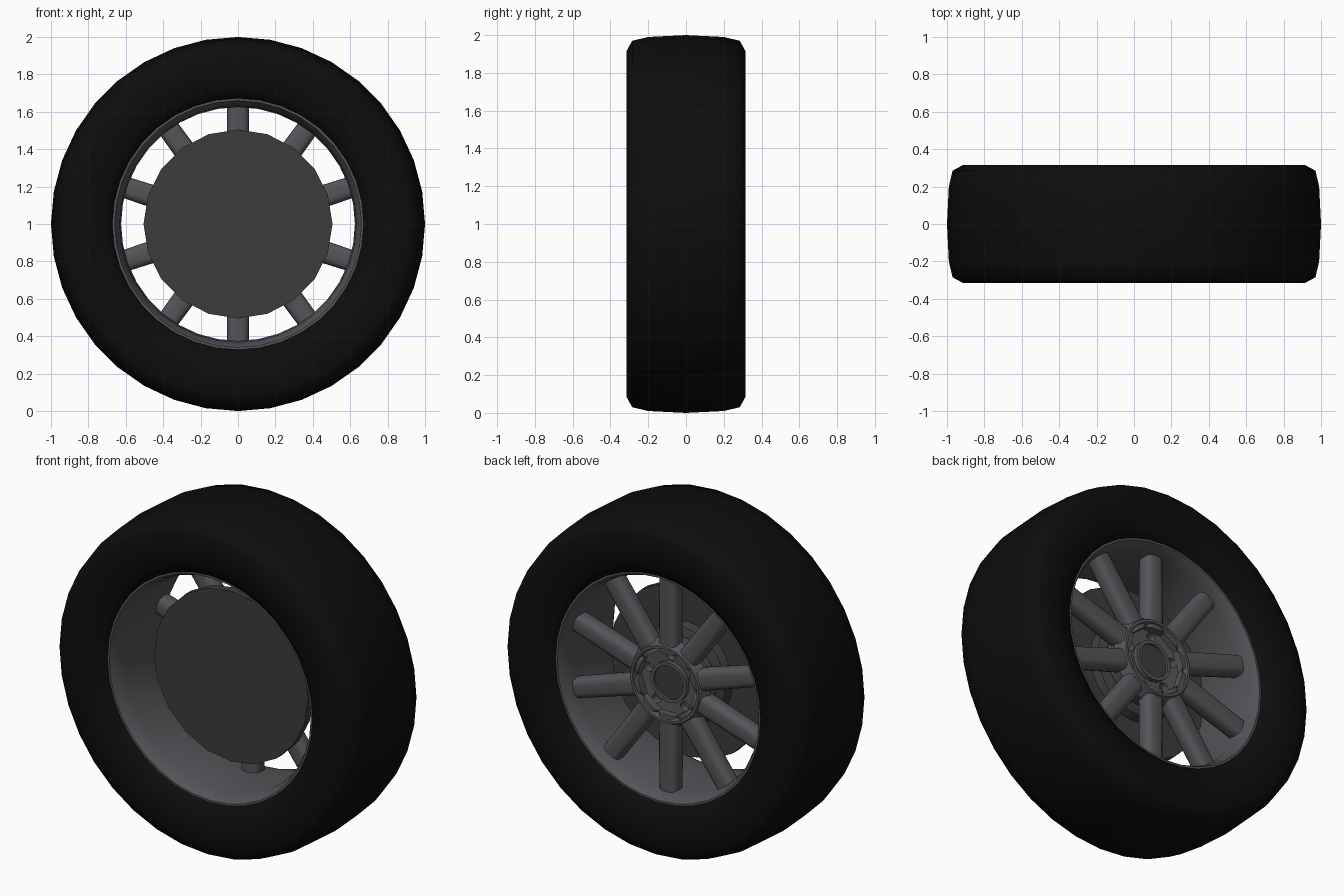
import bpy, bmesh, math
from mathutils import Matrix, Vector

if "Cube" in bpy.data.objects:
    bpy.data.objects.remove(bpy.data.objects["Cube"])

CENTRE = Vector((0, 0, 1))


def material(name, r, g, b):
    m = bpy.data.materials.new(name)
    m.diffuse_color = (r, g, b, 1)
    m.use_nodes = True
    m.node_tree.nodes["Principled BSDF"].inputs["Base Color"].default_value = m.diffuse_color
    return m


RUBBER = material("rubber", 0.004, 0.004, 0.004)
METAL = material("rim_metal", 0.09, 0.09, 0.1)
DARK = material("brake_metal", 0.045, 0.045, 0.045)


def finish(bm, name, mat, angle):
    bmesh.ops.remove_doubles(bm, verts=bm.verts, dist=1e-5)
    bmesh.ops.recalc_face_normals(bm, faces=bm.faces)
    me = bpy.data.meshes.new(name)
    bm.to_mesh(me)
    bm.free()
    ob = bpy.data.objects.new(name, me)
    bpy.context.collection.objects.link(ob)
    ob.location = CENTRE
    if mat:
        me.materials.append(mat)
    bpy.ops.object.select_all(action='DESELECT')
    ob.select_set(True)
    bpy.context.view_layer.objects.active = ob
    if angle:
        bpy.ops.object.shade_smooth_by_angle(angle=math.radians(angle))
    return ob


def lathe(name, profile, sides, mat, angle=35, closed=False):
    """Turn a (radius, y) profile around the wheel axis."""
    bm = bmesh.new()
    rings = []
    for k in range(sides):
        a = 2 * math.pi * k / sides
        rings.append([bm.verts.new((r * math.cos(a), y, r * math.sin(a))) for r, y in profile])
    n = len(profile)
    for k in range(sides):
        p, q = rings[k], rings[(k + 1) % sides]
        for i in range(n if closed else n - 1):
            j = (i + 1) % n
            if profile[i][0] == 0:
                bm.faces.new((p[i], q[j], p[j]))
            elif profile[j][0] == 0:
                bm.faces.new((p[i], q[i], p[j]))
            else:
                bm.faces.new((p[i], q[i], q[j], p[j]))
    return finish(bm, name, mat, angle)


def mirrored(half):
    return half + [(r, -y) for r, y in reversed(half) if y != 0]


# Tyre: sidewall, shoulder and slightly crowned tread
half = [(0.665, 0.235), (0.672, 0.262), (0.72, 0.29), (0.80, 0.312), (0.915, 0.315),
        (0.97, 0.285), (0.99, 0.2), (1.0, 0)]
lathe("tyre", mirrored(half), 36, RUBBER, 60, closed=True)

# Rim barrel with flared lips
half = [(0.675, 0.24), (0.675, 0.262), (0.66, 0.262), (0.645, 0.235), (0.632, 0.17), (0.625, 0)]
lathe("rim_barrel", mirrored(half), 36, METAL, 50, closed=True)

# Ten rounded spokes
bm = bmesh.new()
for k in range(10):
    part = bmesh.new()
    bmesh.ops.create_cube(part, size=1)
    for v in part.verts:
        outer = v.co.z > 0
        v.co = (v.co.x * (0.115 if outer else 0.125), 0.14 + v.co.y * 0.1,
                0.635 if outer else 0.18)
    long_edges = [e for e in part.edges if abs(e.verts[0].co.z - e.verts[1].co.z) > 0.1]
    bmesh.ops.bevel(part, geom=long_edges, offset=0.035, segments=3, profile=0.5, affect='EDGES')
    part.transform(Matrix.Rotation(math.tau * k / 10, 4, 'Y'))
    tmp = bpy.data.meshes.new("tmp")
    part.to_mesh(tmp)
    part.free()
    bm.from_mesh(tmp)
    bpy.data.meshes.remove(tmp)
finish(bm, "spokes", METAL, 40)

# Hub with raised outer edge and dished face
hub = lathe("hub", [(0, 0.06), (0.24, 0.06), (0.255, 0.14), (0.225, 0.2), (0.21, 0.2),
                    (0.19, 0.145), (0.09, 0.135), (0, 0.135)], 32, METAL)

# Five lug holes cut into the hub face
bm = bmesh.new()
for k in range(5):
    a = math.pi / 2 + math.tau * k / 5
    m = Matrix.Translation((0.153 * math.cos(a), 0.15, 0.153 * math.sin(a))) @ Matrix.Rotation(math.pi / 2, 4, 'X')
    bmesh.ops.create_cone(bm, cap_ends=True, segments=16, radius1=0.028, radius2=0.028,
                          depth=0.1, matrix=m)
cutter = finish(bm, "lug_hole_cutter", None, 0)
cutter.hide_render = True
cutter.hide_viewport = True
cut = hub.modifiers.new("lug_holes", 'BOOLEAN')
cut.object = cutter
cut.operation = 'DIFFERENCE'
cut.solver = 'EXACT'

# Centre ring and cap
lathe("centre_ring", [(0.118, 0.12), (0.118, 0.165), (0.098, 0.165), (0.098, 0.12)], 32, METAL, closed=True)
lathe("centre_cap", [(0, 0.12), (0.1, 0.12), (0.1, 0.15), (0, 0.15)], 32, DARK)

# Brake disc and the carrier joining it to the hub
lathe("brake_disc", [(0, -0.065), (0.505, -0.065), (0.505, -0.015), (0, -0.015)], 20, DARK)
lathe("brake_carrier", [(0, -0.03), (0.3, -0.03), (0.28, 0.03), (0.2, 0.07), (0, 0.07)], 20, DARK)
